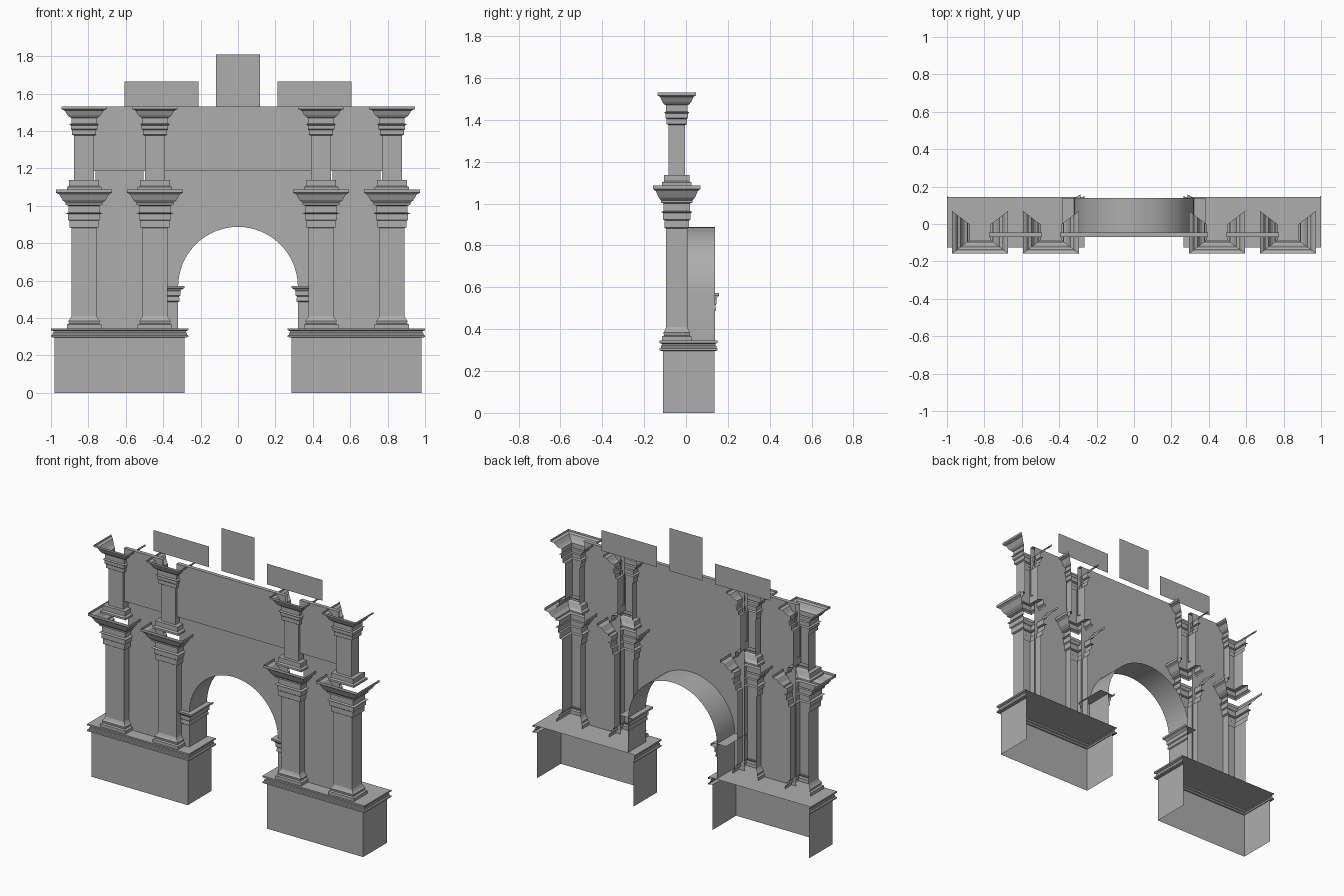
import bpy, bmesh, math

cube = bpy.data.objects.get("Cube")
if cube:
    bpy.data.objects.remove(cube, do_unlink=True)

stone = bpy.data.materials.new("grey_stone")
stone.use_nodes = True
GREY = (0.42, 0.42, 0.42, 1)
stone.diffuse_color = GREY
stone.node_tree.nodes["Principled BSDF"].inputs["Base Color"].default_value = GREY

WALL_Y, ATTIC_Y, BACK_Y = -0.045, -0.07, 0.138
LEDGE, TOP = 0.345, 1.53
ASPECT = 0.76          # column depth relative to width
COLUMN_Y = -0.044


def finish(name, bm):
    mesh = bpy.data.meshes.new(name)
    bm.to_mesh(mesh)
    bm.free()
    mesh.materials.append(stone)
    obj = bpy.data.objects.new(name, mesh)
    bpy.context.collection.objects.link(obj)
    return obj


def sheet(name, points):
    """A single flat face."""
    bm = bmesh.new()
    bm.faces.new([bm.verts.new(p) for p in points])
    return finish(name, bm)


def upright(name, x0, x1, z0, z1, y):
    return sheet(name, [(x0, y, z0), (x1, y, z0), (x1, y, z1), (x0, y, z1)])


def level(name, x0, x1, y0, y1, z):
    return sheet(name, [(x0, y0, z), (x1, y0, z), (x1, y1, z), (x0, y1, z)])


def shell(name, rings, sides=("left", "front", "right")):
    """Stack of rectangles (x0, x1, y0, y1, z) skinned on the chosen sides."""
    bm = bmesh.new()
    loops = []
    for x0, x1, y0, y1, z in rings:
        loops.append([bm.verts.new(p) for p in
                      ((x0, y1, z), (x0, y0, z), (x1, y0, z), (x1, y1, z))])
    for low, high in zip(loops, loops[1:]):
        for i, side in enumerate(("left", "front", "right")):
            if side in sides:
                bm.faces.new((low[i], low[i + 1], high[i + 1], high[i]))
    loose = [v for v in bm.verts if not v.link_faces]
    bmesh.ops.delete(bm, geom=loose, context="VERTS")
    return finish(name, bm)


def pillar(name, x, profile):
    """Square pillar, open at the back, from (half width, height) pairs."""
    return shell(name, [(x - w, x + w, COLUMN_Y - w * ASPECT,
                         COLUMN_Y + w * ASPECT, z) for w, z in profile])


# Profiles of the two column orders
LOWER = [(.092, .345), (.092, .365), (.08, .37), (.084, .385), (.075, .395), (.067, .41),
         (.067, .88), (.078, .885), (.078, .92), (.086, .925), (.086, .955), (.098, .96),
         (.082, .965), (.082, 1.0), (.098, 1.005), (.098, 1.015), (.115, 1.03),
         (.132, 1.06), (.15, 1.07), (.15, 1.087)]
UPPER = [(.092, 1.087), (.092, 1.1), (.08, 1.107), (.08, 1.137), (.053, 1.137),
         (.053, 1.375), (.064, 1.38), (.064, 1.405), (.071, 1.41), (.071, 1.43),
         (.08, 1.435), (.068, 1.44), (.068, 1.47), (.08, 1.475), (.09, 1.485),
         (.105, 1.51), (.122, 1.517), (.122, 1.53)]
PLINTH_TRIM = [(0, .295), (.02, .298), (.02, .307), (.012, .31), (.012, .32),
               (.007, .323), (.007, .33), (.02, .335), (.02, .345)]
IMPOST = [(0, .485), (.008, .49), (.005, .515), (.012, .52), (.012, .545),
          (.022, .555), (.033, .56), (.033, .572)]

for side, label in ((1, "left"), (-1, "right")):
    def span(a, b):
        return sorted((side * a, side * b))

    # Plinth, its trim and the ledge on top
    x0, x1 = span(.285, .98)
    y0, y1 = -.11, .135
    shell(label + "_plinth", [(x0, x1, y0, y1, 0), (x0, x1, y0, y1, .295)])
    shell(label + "_plinth_trim", [(x0 - d, x1 + d, y0 - d * .8, y1 + d * .8, z)
                                   for d, z in PLINTH_TRIM])
    level(label + "_plinth_top", x0 - .02, x1 + .02, y0 - .016, .145, LEDGE)

    # Two storeys of columns
    for x, place in ((.823, "outer"), (.444, "inner")):
        pillar(f"{label}_{place}_lower_column", side * x, LOWER)
        pillar(f"{label}_{place}_upper_column", side * x, UPPER)

    # Wall between the columns, with its raised upper panel
    x0, x1 = span(.505, .762)
    upright(label + "_side_wall", x0, x1, LEDGE, TOP, WALL_Y)
    x0, x1 = span(.493, .775)
    upright(label + "_side_panel", x0, x1, 1.185, TOP, ATTIC_Y)
    level(label + "_side_panel_sill", x0, x1, ATTIC_Y, WALL_Y, 1.185)
    level(label + "_side_panel_top", x0, x1, ATTIC_Y, WALL_Y, TOP)

    # Impost moulding round the arch leg
    rings = []
    for d, z in IMPOST:
        x0, x1 = span(.32 - d, .385)
        rings.append((x0, x1, WALL_Y - d * .75, BACK_Y + d * .6, z))
    shell(label + "_impost", rings, ("front", "left" if side > 0 else "right"))
    x0, x1 = span(.287, .385)
    level(label + "_impost_top", x0, x1, WALL_Y - .025, BACK_Y, .572)

    # Crest slab above the attic
    x0, x1 = span(.21, .608)
    upright(label + "_crest", x0, x1, TOP, 1.665, 0)

# Arch opening outline, from one foot to the other
R, SPRING, STEPS = .32, .567, 32
outline = [(-R, LEDGE)]
for i in range(STEPS + 1):
    a = math.pi * (1 - i / STEPS)
    outline.append((R * math.cos(a), SPRING + R * math.sin(a)))
outline.append((R, LEDGE))

# Central wall, split at the crown into two pieces
half = outline[:len(outline) // 2 + 1]
crown = half[-1]
for side, label in ((-1, "right"), (1, "left")):
    points = [(-side * x, WALL_Y, z) for x, z in half]
    points += [(0, WALL_Y, TOP), (side * .39, WALL_Y, TOP), (side * .39, WALL_Y, LEDGE)]
    sheet(label + "_arch_wall", points if side < 0 else points[::-1])

# Arch soffit
bm = bmesh.new()
pairs = [[bm.verts.new((x, y, z)) for y in (WALL_Y, BACK_Y)] for x, z in outline]
for (a, b), (c, d) in zip(pairs, pairs[1:]):
    bm.faces.new((a, b, d, c))
soffit = finish("arch_soffit", bm)
bpy.ops.object.select_all(action="DESELECT")
soffit.select_set(True)
bpy.context.view_layer.objects.active = soffit
bpy.ops.object.shade_smooth_by_angle(angle=math.radians(30))

# Central attic, its raised tablet and the tall crest
upright("attic_panel", -.395, .395, 1.185, TOP, ATTIC_Y)
level("attic_sill", -.395, .395, ATTIC_Y, WALL_Y, 1.185)
level("attic_top", -.395, .395, ATTIC_Y, WALL_Y, TOP)
upright("attic_tablet", -.118, .118, 1.195, 1.485, ATTIC_Y - .004)
upright("centre_crest", -.118, .118, TOP, 1.81, 0)
